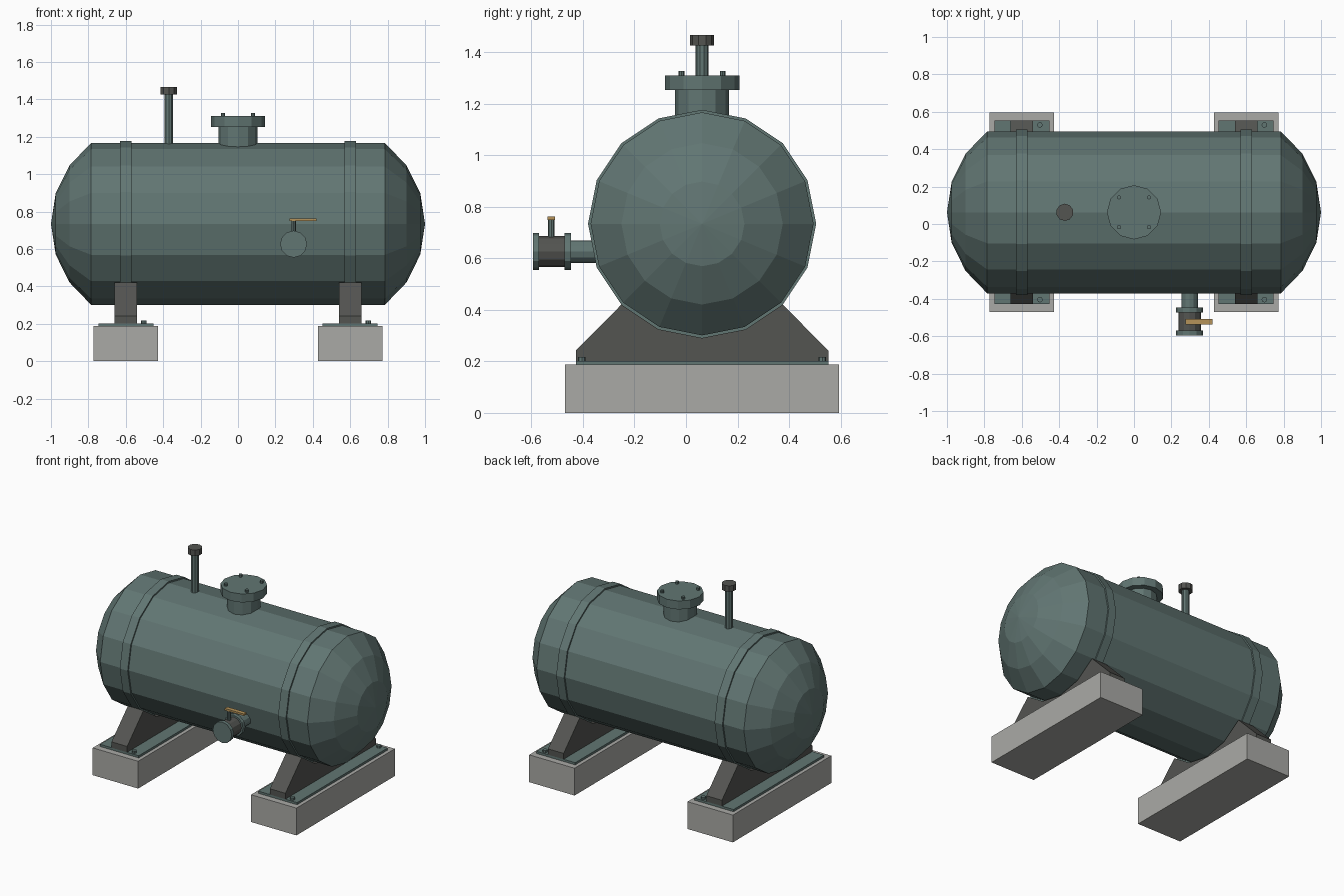
import bpy, bmesh, math
from mathutils import Matrix, Vector

if "Cube" in bpy.data.objects:
    bpy.data.objects.remove(bpy.data.objects["Cube"])

YC, ZC, R = 0.0625, 0.734, 0.433      # tank axis and radius


def material(name, rgb):
    m = bpy.data.materials.new(name)
    m.diffuse_color = (*rgb, 1)
    m.use_nodes = True
    m.node_tree.nodes["Principled BSDF"].inputs["Base Color"].default_value = m.diffuse_color
    return m


GREEN = material("green_grey_paint", (0.12, 0.18, 0.17))
DARK = material("dark_steel", (0.088, 0.09, 0.083))
STONE = material("concrete", (0.40, 0.40, 0.38))
BRASS = material("brass", (0.46, 0.29, 0.10))


def finish(bm, name, mat):
    bmesh.ops.recalc_face_normals(bm, faces=bm.faces)
    me = bpy.data.meshes.new(name)
    bm.to_mesh(me)
    bm.free()
    me.materials.append(mat)
    ob = bpy.data.objects.new(name, me)
    bpy.context.collection.objects.link(ob)
    return ob


def box(name, lo, hi, mat):
    bm = bmesh.new()
    lo, hi = Vector(lo), Vector(hi)
    size = hi - lo
    bmesh.ops.create_cube(bm, size=1, matrix=Matrix.Translation((lo + hi) / 2)
                          @ Matrix.Diagonal((*size, 1)))
    return finish(bm, name, mat)


def cyl(name, a, b, r, sides, mat):
    """Cylinder running from point a to point b."""
    a, b = Vector(a), Vector(b)
    d = b - a
    rot = d.to_track_quat('Z', 'Y').to_matrix().to_4x4()
    bm = bmesh.new()
    bmesh.ops.create_cone(bm, cap_ends=True, segments=sides, radius1=r, radius2=r,
                          depth=d.length, matrix=Matrix.Translation((a + b) / 2) @ rot)
    return finish(bm, name, mat)


# tank shell: cylinder with spherical-cap ends, 16 sides around x
cap_r = (R ** 2 + 0.215 ** 2) / (2 * 0.215)
cap_a = math.asin(R / cap_r)
half = [(1 - cap_r * (1 - math.cos(cap_a * i / 3)), cap_r * math.sin(cap_a * i / 3))
        for i in range(4)]
profile = half + [(-x, r) for x, r in reversed(half)]
bm = bmesh.new()
pv = [bm.verts.new((x, YC, ZC + r)) for x, r in profile]
pe = [bm.edges.new(p) for p in zip(pv, pv[1:])]
bmesh.ops.spin(bm, geom=pv + pe, cent=(0, YC, ZC), axis=(1, 0, 0),
               angle=2 * math.pi, steps=16, use_merge=False)
bmesh.ops.remove_doubles(bm, verts=bm.verts, dist=1e-4)
finish(bm, "tank_shell", GREEN)

# supports: concrete plinth, base plate, saddle, strap and anchor bolts
for side, x in (("left", -0.6), ("right", 0.6)):
    box(side + "_plinth", (x - 0.172, YC - 0.5325, 0), (x + 0.172, YC + 0.5325, 0.187), STONE)
    box(side + "_base_plate", (x - 0.147, YC - 0.49, 0.187), (x + 0.147, YC + 0.49, 0.202), GREEN)
    cyl(side + "_strap", (x - 0.03, YC, ZC), (x + 0.03, YC, ZC), 0.443, 16, GREEN)

    arc = [(0.443 * math.sin(t), ZC - 0.443 * math.cos(t))
           for t in (math.radians(22.5 * k) for k in (2, 1, 0, -1, -2))]
    outline = [(-0.49, 0.202), (0.49, 0.202), (0.49, 0.242)] + arc + [(-0.49, 0.242)]
    bm = bmesh.new()
    f = bm.faces.new([bm.verts.new((x - 0.059, YC + y, z)) for y, z in outline])
    ext = bmesh.ops.extrude_face_region(bm, geom=[f], use_keep_orig=True)
    bmesh.ops.translate(bm, vec=(0.118, 0, 0),
                        verts=[v for v in ext["geom"] if isinstance(v, bmesh.types.BMVert)])
    finish(bm, side + "_saddle", DARK)

    for end, y in (("front", YC - 0.467), ("back", YC + 0.467)):
        cyl(f"{side}_{end}_anchor_bolt", (x + 0.097, y, 0.20), (x + 0.097, y, 0.218),
            0.015, 8, GREEN)

# manway: neck, flanged lid and lid bolts
cyl("manway_neck", (0, YC, 1.08), (0, YC, 1.255), 0.105, 12, GREEN)
cyl("manway_lid", (0, YC, 1.253), (0, YC, 1.311), 0.145, 12, GREEN)
for i, (sx, sy) in enumerate(((-1, -1), (1, -1), (1, 1), (-1, 1))):
    p = (sx * 0.08, YC + sy * 0.08)
    cyl(f"lid_bolt_{i + 1}", (*p, 1.30), (*p, 1.328), 0.011, 8, GREEN)

# vent pipe with cap
cyl("vent_pipe", (-0.37, YC, 1.12), (-0.37, YC, 1.43), 0.025, 10, GREEN)
cyl("vent_cap", (-0.37, YC, 1.427), (-0.37, YC, 1.467), 0.046, 10, DARK)

# outlet valve on the front
VX, VZ = 0.297, 0.626
for name, y0, y1, r, mat in (("outlet_pipe", -0.30, -0.46, 0.044, GREEN),
                             ("inner_flange", -0.447, -0.472, 0.072, GREEN),
                             ("valve_body", -0.465, -0.575, 0.06, DARK),
                             ("outer_flange", -0.57, -0.595, 0.072, GREEN)):
    cyl(name, (VX, y0, VZ), (VX, y1, VZ), r, 12, mat)
cyl("valve_stem", (VX, -0.523, VZ + 0.04), (VX, -0.523, 0.752), 0.012, 8, GREEN)
box("valve_lever", (0.275, -0.537, 0.75), (0.42, -0.508, 0.763), BRASS)
